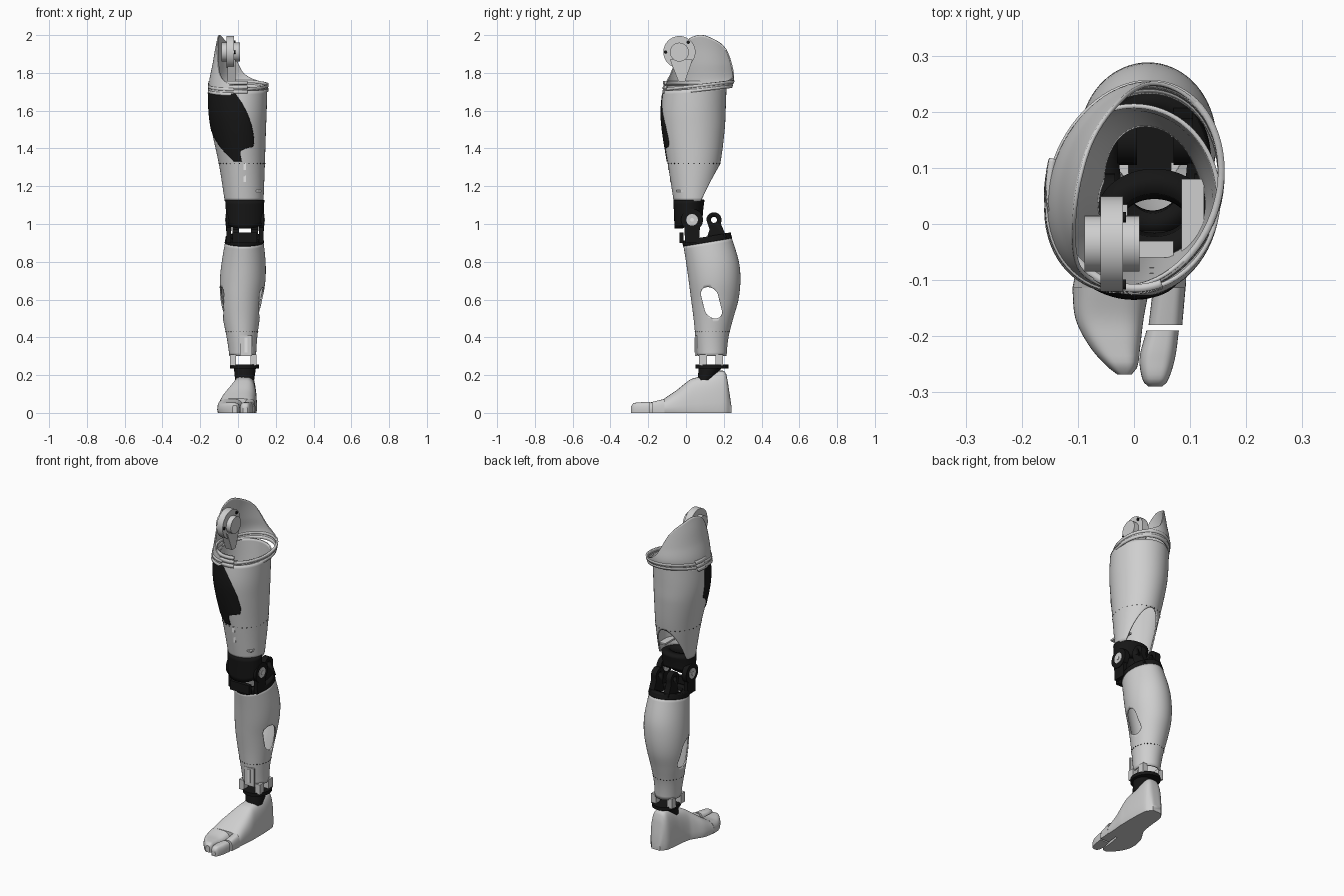
import bpy, bmesh, math
from math import sin, cos, radians, pi

if "Cube" in bpy.data.objects:
    bpy.data.objects.remove(bpy.data.objects["Cube"])


def material(name, value):
    m = bpy.data.materials.new(name)
    m.use_nodes = True
    m.diffuse_color = (value, value, value, 1)
    m.node_tree.nodes["Principled BSDF"].inputs["Base Color"].default_value = (value, value, value, 1)
    return m


GRAY, BLACK, PALE = material("light gray", 0.62), material("black", 0.008), material("pale gray", 0.8)


def lookup(table, t):
    """Smooth interpolation of rows (key, values...)."""
    t = min(max(t, table[0][0]), table[-1][0])
    i = max(k for k in range(len(table) - 1) if table[k][0] <= t)
    a, b = table[i], table[i + 1]
    p, q = table[max(i - 1, 0)], table[min(i + 2, len(table) - 1)]
    h = b[0] - a[0]
    u = (t - a[0]) / h
    out = []
    for k in range(1, len(a)):
        ma = (b[k] - p[k]) / (b[0] - p[0]) * h
        mb = (q[k] - a[k]) / (q[0] - a[0]) * h
        out.append((2*u**3 - 3*u*u + 1) * a[k] + (u**3 - 2*u*u + u) * ma
                   + (3*u*u - 2*u**3) * b[k] + (u**3 - u*u) * mb)
    return out


def surface(profile, z, t, off=0, skew=0):
    """Point on a limb whose profile rows are (z, x0, x1, y0, y1)."""
    x0, x1, y0, y1 = lookup(profile, z)
    return ((x0 + x1) / 2 + ((x1 - x0) / 2 + off) * cos(t) + skew * sin(t),
            (y0 + y1) / 2 + ((y1 - y0) / 2 + off) * sin(t), z)


def finish(name, bm, mat, smooth=True):
    me = bpy.data.meshes.new(name)
    bm.to_mesh(me)
    bm.free()
    me.materials.append(mat)
    ob = bpy.data.objects.new(name, me)
    bpy.context.collection.objects.link(ob)
    if smooth:
        bpy.ops.object.select_all(action="DESELECT")
        ob.select_set(True)
        bpy.context.view_layer.objects.active = ob
        bpy.ops.object.shade_smooth_by_angle(angle=radians(35))
    return ob


def grid(name, rows, mat, closed=True, cap=False, thick=0):
    """Skin rows of points; cap the ends or give the sheet a thickness."""
    bm = bmesh.new()
    vs = [[bm.verts.new(p) for p in row] for row in rows]
    n = len(rows[0])
    for a, b in zip(vs, vs[1:]):
        for i in range(n if closed else n - 1):
            j = (i + 1) % n
            bm.faces.new((a[i], a[j], b[j], b[i]))
    if cap:
        bm.faces.new(vs[0][::-1])
        bm.faces.new(vs[-1])
        bmesh.ops.recalc_face_normals(bm, faces=bm.faces)
    ob = finish(name, bm, mat)
    if thick:
        s = ob.modifiers.new("wall", "SOLIDIFY")
        s.thickness, s.offset = thick, -1
    return ob


def limb(name, profile, bottom, top, mat, thick=0, off=0, skew=0, arc=None, steps=30):
    """Tube with bottom and top edges given as functions of the angle."""
    a0, a1 = arc or (0, 360)
    n = 72
    angles = [radians(a0 + (a1 - a0) * i / (n if not arc else n - 1)) for i in range(n)]
    rows = [[surface(profile, bottom(t) + (top(t) - bottom(t)) * k / steps, t, off, skew)
             for t in angles] for k in range(steps + 1)]
    return grid(name, rows, mat, not arc, not thick, thick)


def prism(name, outline, x0, x1, mat):
    """Outline of (y, z) points pushed along x."""
    return grid(name, [[(x, y, z) for y, z in outline] for x in (x0, x1)], mat, cap=True)


def circle(y, z, r, n=32):
    return [(y + r * cos(2 * pi * i / n), z + r * sin(2 * pi * i / n)) for i in range(n)]


def box(name, lo, hi, mat):
    return prism(name, [(lo[1], lo[2]), (hi[1], lo[2]), (hi[1], hi[2]), (lo[1], hi[2])], lo[0], hi[0], mat)


def cut(ob, cutter):
    cutter.hide_render = True
    cutter.hide_set(True)
    m = ob.modifiers.new("opening", "BOOLEAN")
    m.operation, m.object, m.solver = "DIFFERENCE", cutter, "EXACT"


# Thigh shell, open at the top and cut obliquely behind the knee
THIGH = [(1.12, -.07, .135, -.065, .135), (1.31, -.10, .142, -.095, .18), (1.5, -.14, .148, -.125, .205),
         (1.6, -.153, .152, -.131, .21), (1.74, -.155, .155, -.118, .215)]
limb("thigh_shell", THIGH, lambda t: 1.12 + .36 * max(0, sin(t) - .45), lambda t: 1.715 + .01 * sin(t),
     GRAY, thick=.008)

# Dark front panel following the thigh surface
RIGHT = [(1.33, .02), (1.395, .02), (1.405, .075), (1.5, .075), (1.58, .05), (1.64, .02), (1.7, -.02)]
LEFT = [(1.33, -.02), (1.36, -.05), (1.42, -.10), (1.5, -.14), (1.6, -.16), (1.7, -.16)]


def front_angle(z, x):
    return min((radians(a / 2) for a in range(350, 680)), key=lambda t: abs(surface(THIGH, z, t)[0] - x))


rows = []
for k in range(38):
    z = 1.33 + .00975 * k
    a, b = front_angle(z, lookup(LEFT, z)[0]), front_angle(z, lookup(RIGHT, z)[0])
    rows.append([surface(THIGH, z, a + (b - a) * i / 24, .004) for i in range(25)])
grid("thigh_front_panel", rows, BLACK, closed=False, thick=.006)

# Hip cup with a rim that climbs towards the outer side
HIP = [(1.68, -.155, .155, -.12, .22), (1.76, -.15, .155, -.115, .253), (1.85, -.132, .145, -.11, .247),
       (1.93, -.118, .13, -.10, .235), (2.0, -.103, .11, -.09, .22)]
RIM = [(0, 1.725), (45, 1.75), (90, 1.80), (120, 1.925), (150, 1.98), (180, 2.0), (210, 1.95),
       (238, 1.79), (270, 1.735), (360, 1.725)]
limb("hip_cup", HIP, lambda t: 1.70 + .02 * sin(t), lambda t: lookup(RIM, math.degrees(t) % 360)[0],
     GRAY, thick=.007, skew=.025)
for i, (lo, hi) in enumerate(((1.70, 1.715), (1.725, 1.74))):
    limb(f"hip_rim_rib_{i}", HIP, lambda t: lo + .02 * sin(t), lambda t: hi + .02 * sin(t), GRAY,
         thick=.012, off=.004, skew=.025, steps=2)
for i, z in enumerate((1.69, 1.714, 1.738)):
    limb(f"hip_front_band_{i}", HIP, lambda t: z, lambda t: z + .02, GRAY, thick=.014, off=.006,
         arc=(165, 288), steps=2)

# Hip joint
HY, HZ = -.035, 1.91
prism("hip_joint_disc", circle(HY, HZ, .085, 40), -.06, -.02, GRAY)
prism("hip_joint_hub", circle(HY, HZ, .05), -.088, .01, GRAY)
prism("hip_joint_arm", [(-.085, 1.87), (-.04, 1.755), (-.005, 1.755), (.035, 1.87)], -.056, -.012, GRAY)
for y, z in ((-.108, HZ), (.012, HZ + .052), (.012, HZ - .052)):
    prism("hip_joint_screw", circle(y, z, .009, 12), -.02, -.014, BLACK)

# Mounting plate inside the thigh
box("inner_plate", (.085, -.05, 1.17), (.125, .08, 1.18), GRAY)
box("inner_front_plate", (.0, -.06, 1.16), (.07, -.03, 1.17), GRAY)

# Front slots and rivet rows
for z in (1.24, 1.305):
    y = surface(THIGH, z, radians(275))[1]
    box("thigh_slot", (.028, y - .002, z - .018), (.042, y + .006, z + .018), PALE)

CALF = [(.25, -.047, .1, .058, .218), (.3, -.046, .096, .06, .215), (.4, -.06, .102, .05, .225),
        (.5, -.08, .115, .04, .25), (.6, -.094, .13, .027, .278), (.7, -.096, .145, .014, .288),
        (.8, -.086, .146, .0, .28), (.95, -.06, .13, -.025, .235)]
for profile, z, label in ((THIGH, 1.32, "thigh"), (CALF, .43, "calf")):
    for i in range(30):
        x, y, z = surface(profile, z, 2 * pi * i / 30)
        box(label + "_rivet", (x - .002, y - .002, z - .002), (x + .002, y + .002, z + .002), BLACK)


# Calf shell with an oval window through both sides
def calf_top(t):
    return .908 + .022 * sin(t)


calf = limb("calf_shell", CALF, lambda t: .30, calf_top, GRAY, thick=.008)
oval = [(y * .045 + .135 - (z + s) * .01, .583 + s * .04 + z * .043)
        for s, a in ((1, 0), (-1, 180)) for y, z in
        ((cos(radians(a + 15 * i)), sin(radians(a + 15 * i))) for i in range(13))]
cut(calf, prism("calf_window_cutter", oval, -.3, .3, GRAY))
box("shin_plate", (.01, .047, .30), (.075, .058, .41), GRAY)
box("shin_slot", (.034, .044, .32), (.05, .05, .40), PALE)

# Knee: upper socket, tilted lower cup, side links, pivots and rear lugs
KNEE = [(.96, -.062, .135, -.06, .09), (1.06, -.064, .137, -.064, .09), (1.14, -.068, .14, -.068, .1)]
limb("knee_upper", KNEE, lambda t: 1.01 + .035 * sin(t), lambda t: 1.128, BLACK, thick=.045, steps=6)
limb("knee_lower", CALF, lambda t: calf_top(t) - .005, lambda t: calf_top(t) + .025, BLACK,
     thick=.04, off=.002, steps=4)
KY, KZ = .032, 1.022
for side, x in (("right", -.064), ("left", .108)):
    prism(f"knee_pivot_{side}", circle(KY, KZ, .058), x, x + .03, BLACK)
    prism(f"knee_link_{side}", [(-.005, .90), (.07, .90), (.075, 1.02), (-.01, 1.02)], x + .004, x + .026, BLACK)
    prism(f"knee_cap_{side}", circle(KY, KZ, .031, 24), x - .003, x + .033, GRAY)
    prism(f"knee_screw_{side}", circle(KY, KZ, .011, 6), x - .006, x + .036, PALE)
lug = [(.215, .93), (.185, 1.0)] + [(.148 + .04 * cos(radians(a)), 1.022 + .04 * sin(radians(a)))
                                    for a in range(0, 181, 15)] + [(.125, .97), (.105, .91)]
hole = prism("lug_hole_cutter", circle(.148, 1.022, .016, 20), -.2, .2, BLACK)
for side, x in (("right", -.03), ("left", .07)):
    cut(prism(f"knee_lug_{side}", lug, x, x + .035, BLACK), hole)
box("knee_front_tongue", (-.03, -.035, .90), (.1, -.012, .955), BLACK)

# Ankle: struts, collar and tapered block
for x in (-.042, .066):
    for y in (.065, .15):
        box("ankle_strut", (x, y + .005, .25), (x + .032, y + .045, .31), GRAY)
COLLAR = [(.23, -.042, .112, .05, .225), (.26, -.042, .112, .05, .225)]
limb("ankle_collar", COLLAR, lambda t: .236, lambda t: .256, BLACK, steps=1)
ANKLE = [(.17, -.015, .085, .06, .14), (.24, -.022, .095, .068, .19)]
limb("ankle_block", ANKLE, lambda t: .175, lambda t: .24, BLACK, steps=4)


# Foot parts, skinned along y from rows (y, x0, x1, height)
def foot_part(name, table, power=.55, rows=14):
    out = []
    for k in range(rows + 1):
        y = table[0][0] + (table[-1][0] - table[0][0]) * k / rows
        x0, x1, h = lookup(table, y)
        ring = [((x0 + x1) / 2 - (x1 - x0) / 2 * .95, y, 0), ((x0 + x1) / 2 + (x1 - x0) / 2 * .95, y, 0)]
        for i in range(25):
            c, s = cos(pi * i / 24), sin(pi * i / 24)
            ring.append(((x0 + x1) / 2 + (x1 - x0) / 2 * math.copysign(abs(c) ** power, c), y,
                         .015 + (h - .015) * abs(s) ** .8))
        out.append(ring)
    grid(name, out, GRAY, cap=True)


foot_part("foot_body", [(-.115, -.11, .092, .076), (-.05, -.095, .096, .12), (0, -.065, .1, .16),
                        (.03, -.048, .1, .18), (.1, -.035, .1, .197), (.19, -.025, .095, .224),
                        (.215, -.015, .088, .20), (.228, -.002, .075, .12), (.24, .008, .066, .04)], rows=40)
foot_part("outer_toes", [(-.268, -.03, -.004, .04), (-.255, -.047, .006, .052), (-.22, -.078, .011, .055),
                         (-.17, -.104, .017, .058), (-.113, -.11, .028, .074)])
foot_part("big_toe_base", [(-.18, .026, .086, .058), (-.113, .034, .092, .074)], rows=4)
foot_part("big_toe", [(-.29, .026, .05, .035), (-.28, .016, .06, .05), (-.24, .01, .073, .056),
                      (-.19, .022, .08, .058)])
